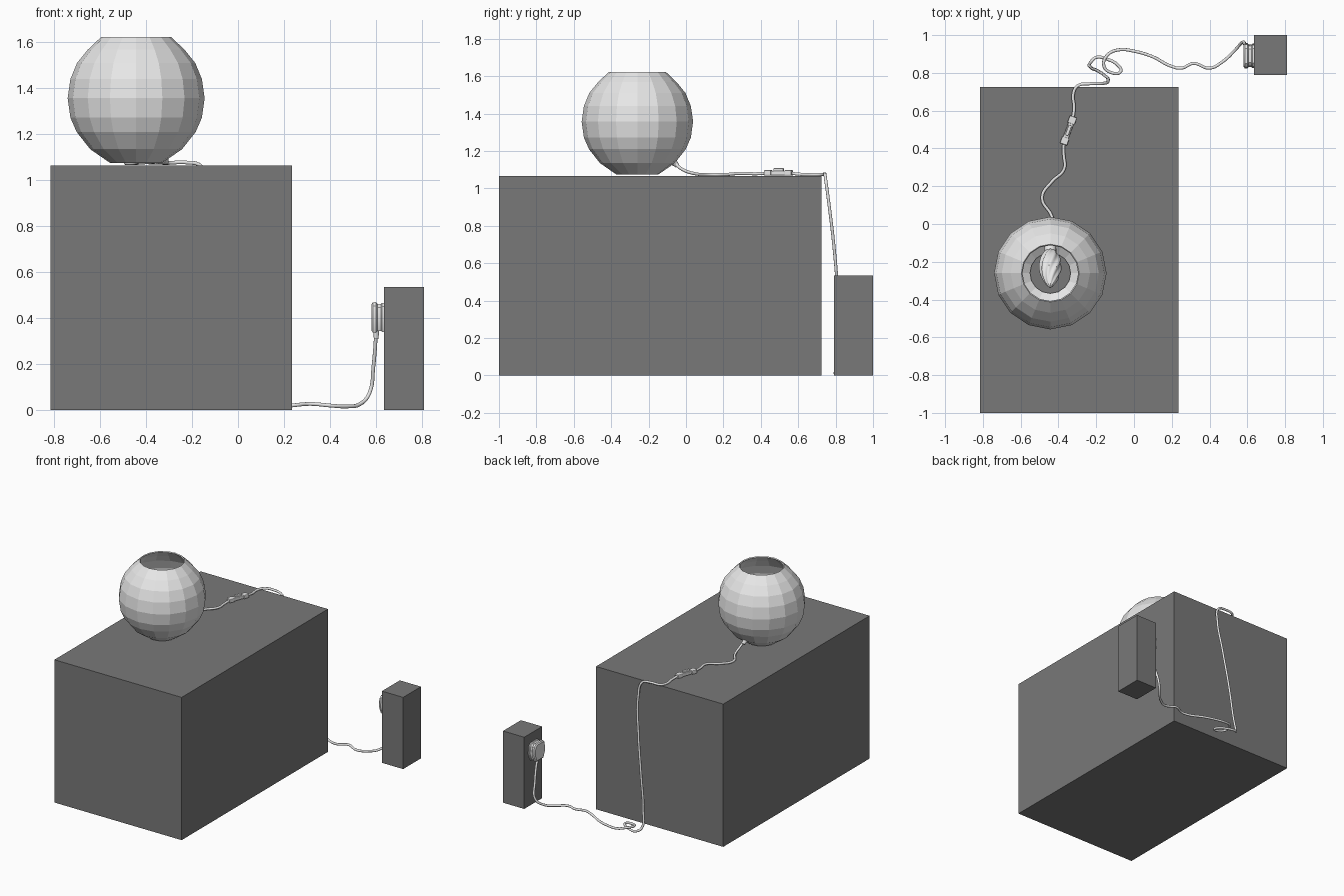
import bpy, bmesh, math
from mathutils import Vector, Matrix

if "Cube" in bpy.data.objects:
    bpy.data.objects.remove(bpy.data.objects["Cube"])


def material(name, v):
    m = bpy.data.materials.new(name)
    m.diffuse_color = (v, v, v, 1)
    m.use_nodes = True
    m.node_tree.nodes["Principled BSDF"].inputs["Base Color"].default_value = m.diffuse_color
    return m


DARK = material("dark_grey", 0.19)
WHITE = material("white", 0.8)


def finish(name, bm, mat, smooth=False):
    me = bpy.data.meshes.new(name)
    bm.to_mesh(me)
    bm.free()
    ob = bpy.data.objects.new(name, me)
    bpy.context.collection.objects.link(ob)
    me.materials.append(mat)
    if smooth:
        bpy.ops.object.select_all(action='DESELECT')
        ob.select_set(True)
        bpy.context.view_layer.objects.active = ob
        bpy.ops.object.shade_smooth_by_angle(angle=math.radians(35))
    return ob


def box(name, lo, hi, mat, bevel=0, matrix=None):
    lo, hi = Vector(lo), Vector(hi)
    bm = bmesh.new()
    bmesh.ops.create_cube(bm, size=1)
    for v in bm.verts:
        v.co = (lo + hi) / 2 + v.co * (hi - lo)
    if bevel:
        bmesh.ops.bevel(bm, geom=bm.edges[:], offset=bevel, segments=2,
                        profile=0.5, affect='EDGES')
    if matrix:
        bm.transform(matrix)
    return finish(name, bm, mat)


def loft(rings, cap=True):
    """Skin closed rings of equal length; counter-clockwise rings face outward."""
    bm = bmesh.new()
    rows = [[bm.verts.new(p) for p in r] for r in rings]
    n = len(rows[0])
    for a, b in zip(rows, rows[1:]):
        for j in range(n):
            k = (j + 1) % n
            bm.faces.new((a[j], a[k], b[k], b[j]))
    if cap:
        bm.faces.new(rows[0][::-1])
        bm.faces.new(rows[-1])
    return bm


def ring(r, z, n, lobes=0, depth=0, turn=0):
    pts = []
    for j in range(n):
        a = 2 * math.pi * j / n
        q = r * (1 + depth * math.cos(lobes * (a - turn)))
        pts.append((q * math.cos(a), q * math.sin(a), z))
    return pts


# Table and wall socket block
box("table", (-0.815, -1, 0), (0.235, 0.725, 1.065), DARK)
box("wall_block", (0.635, 0.79, 0), (0.81, 1, 0.535), DARK)

# Faceted globe shade, open at top and bottom
CX, CY = -0.443, -0.26
profile = [(0.112, 1.074), (0.2, 1.135), (0.259, 1.21), (0.286, 1.272), (0.298, 1.357),
           (0.286, 1.44), (0.257, 1.51), (0.21, 1.568), (0.153, 1.622)]
bm = loft([ring(r, z, 16) for r, z in profile], cap=False)
bm.transform(Matrix.Translation((CX, CY, 0)))
globe = finish("globe_shade", bm, WHITE)
sol = globe.modifiers.new("thickness", 'SOLIDIFY')
sol.thickness = 0.008
sol.offset = -1

# Holder and twisted bulb, leaning in from the low back of the globe
axis = Vector((0, -0.7, 0.71)).normalized()
lean = Matrix.Translation((CX, -0.065, 1.14)) @ axis.to_track_quat('Z', 'Y').to_matrix().to_4x4()
bm = loft([ring(r, z, 16) for r, z in
           [(0.011, -0.03), (0.016, -0.01), (0.02, 0.0), (0.03, 0.025), (0.032, 0.12), (0.026, 0.13)]])
bm.transform(lean)
finish("bulb_holder", bm, WHITE, True)
rings = []
for i in range(15):
    t = i / 14
    r = 0.004 + 0.052 * math.sin(math.pi * (0.13 + 0.87 * t ** 0.9)) ** 0.8
    rings.append(ring(r, 0.125 + 0.26 * t, 48, 8, 0.09, 1.6 * t))
bm = loft(rings)
bm.transform(lean)
finish("twisted_bulb", bm, WHITE, True)

# Power cord: over the table, down the back, looped on the floor, up to the plug
path = [(-0.443, -0.07, 1.15), (-0.43, -0.03, 1.108), (-0.435, 0.04, 1.08), (-0.487, 0.14, 1.074),
        (-0.434, 0.225, 1.075), (-0.37, 0.29, 1.08), (-0.372, 0.37, 1.078), (-0.37, 0.43, 1.08),
        (-0.325, 0.56, 1.08), (-0.317, 0.62, 1.075), (-0.322, 0.685, 1.074), (-0.3, 0.73, 1.075),
        (-0.225, 0.743, 1.077), (-0.16, 0.745, 1.06), (-0.137, 0.76, 0.95), (-0.16, 0.79, 0.7),
        (-0.2, 0.815, 0.4), (-0.228, 0.83, 0.15), (-0.23, 0.855, 0.03), (-0.2, 0.882, 0.012),
        (-0.15, 0.875, 0.01), (-0.08, 0.835, 0.01), (-0.07, 0.808, 0.01), (-0.125, 0.803, 0.015),
        (-0.16, 0.84, 0.024), (-0.14, 0.895, 0.028), (-0.08, 0.922, 0.016), (0, 0.915, 0.012),
        (0.1, 0.885, 0.012), (0.19, 0.838, 0.015), (0.25, 0.825, 0.022), (0.315, 0.85, 0.027),
        (0.4, 0.825, 0.02), (0.47, 0.86, 0.016), (0.53, 0.915, 0.026), (0.572, 0.96, 0.075),
        (0.589, 0.94, 0.19), (0.602, 0.895, 0.35)]
cu = bpy.data.curves.new("power_cord", 'CURVE')
cu.dimensions = '3D'
cu.bevel_depth = 0.0085
cu.bevel_resolution = 2
cu.resolution_u = 6
cu.use_fill_caps = True
sp = cu.splines.new('BEZIER')
sp.bezier_points.add(len(path) - 1)
for p, co in zip(sp.bezier_points, path):
    p.co = co
    p.handle_left_type = p.handle_right_type = 'AUTO'
cu.materials.append(WHITE)
cord = bpy.data.objects.new("power_cord", cu)
bpy.context.collection.objects.link(cord)

# Inline switch: slim body, wider end caps and a rocker
sw = Matrix.Translation((-0.347, 0.495, 1.066)) @ Matrix.Rotation(-math.atan2(0.055, 0.15), 4, 'Z')
box("switch_body", (-0.015, -0.075, 0.004), (0.015, 0.075, 0.028), WHITE, 0.004, sw)
for s in (-1, 1):
    y = s * 0.058
    box("switch_end_cap", (-0.02, y - 0.02, 0.002), (0.02, y + 0.02, 0.031), WHITE, 0.005, sw)
box("switch_rocker", (-0.009, -0.028, 0.025), (0.009, 0.03, 0.042), WHITE, 0.004, sw)

# Wall plug: tapered six-sided body with a waist, lofted out from the wall
outline = [(-0.045, -0.067), (0.045, -0.067), (0.068, -0.01), (0.06, 0.05),
           (0.04, 0.067), (-0.04, 0.067), (-0.06, 0.05), (-0.068, -0.01)]
sections = [(0.58, 0.86), (0.587, 0.98), (0.6, 1.0), (0.607, 0.88), (0.622, 0.88), (0.627, 0.95), (0.637, 0.95)]
bm = loft([[(x, 0.89 + y * s, 0.403 + z * s) for y, z in outline] for x, s in sections])
bmesh.ops.recalc_face_normals(bm, faces=bm.faces)
finish("wall_plug", bm, WHITE, True)

# Cord sleeve under the plug
bm = loft([ring(r, z, 12) for r, z in [(0.01, 0.31), (0.013, 0.345)]])
bm.transform(Matrix.Translation((0.601, 0.897, 0)))
finish("plug_sleeve", bm, WHITE, True)
